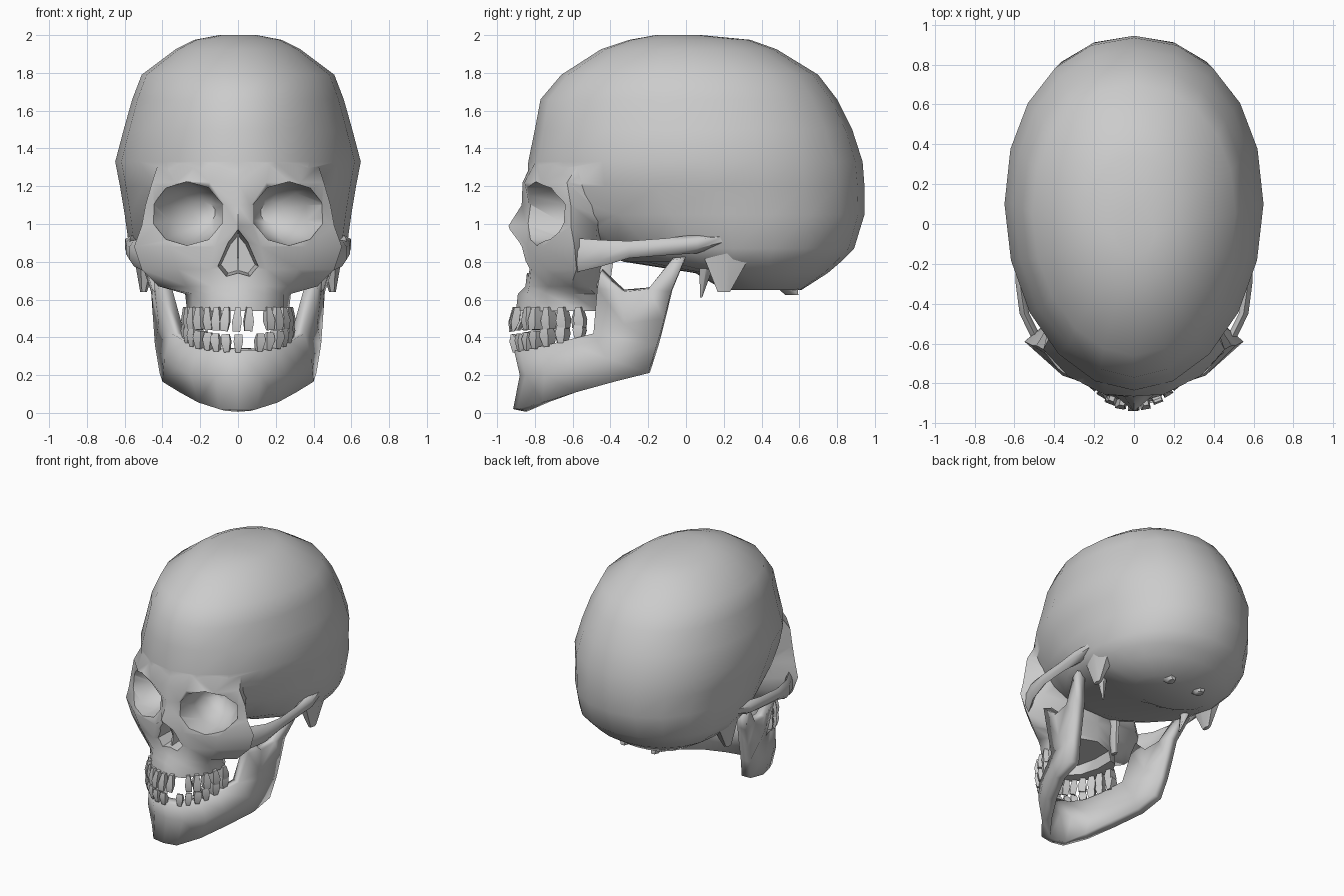
import bpy, bmesh, math, random
from mathutils import Vector, Matrix

if "Cube" in bpy.data.objects:
    bpy.data.objects.remove(bpy.data.objects["Cube"])

random.seed(4)


def make(name, verts, faces, recalc=True):
    bm = bmesh.new()
    vs = [bm.verts.new(v) for v in verts]
    for f in faces:
        bm.faces.new([vs[i] for i in f])
    if recalc:
        bmesh.ops.recalc_face_normals(bm, faces=bm.faces[:])
    me = bpy.data.meshes.new(name)
    bm.to_mesh(me)
    bm.free()
    ob = bpy.data.objects.new(name, me)
    bpy.context.collection.objects.link(ob)
    return ob


def loft(name, rings):
    n = len(rings[0])
    verts = [p for r in rings for p in r]
    faces = [list(range(n)), list(range((len(rings) - 1) * n, len(rings) * n))]
    for k in range(len(rings) - 1):
        for i in range(n):
            j = (i + 1) % n
            faces.append([k * n + i, k * n + j, (k + 1) * n + j, (k + 1) * n + i])
    return make(name, verts, faces)


def oval_y(y, cx, cz, rx, rz, n=8):
    # oval ring standing across the y axis
    return [(cx + rx * math.cos(math.tau * (i + .5) / n), y,
             cz + rz * math.sin(math.tau * (i + .5) / n)) for i in range(n)]


def mirror(ob):
    ob.modifiers.new("mirror", 'MIRROR').use_clip = True
    return ob


def activate(ob):
    bpy.ops.object.select_all(action='DESELECT')
    ob.select_set(True)
    bpy.context.view_layer.objects.active = ob


def smooth(ob, angle=45):
    activate(ob)
    bpy.ops.object.shade_smooth_by_angle(angle=math.radians(angle))


def boolean(ob, other, op):
    m = ob.modifiers.new("bool", 'BOOLEAN')
    m.operation, m.object, m.solver = op, other, 'EXACT'
    activate(ob)
    bpy.ops.object.modifier_apply(modifier=m.name)
    bpy.data.objects.remove(other)


# Braincase: stacked egg-shaped rings (z, front y, back y, half width, widest y)
def egg(z, yf, yb, w, ym, n=20):
    ring = []
    for i in range(n):
        a = math.tau * i / n
        s, c = math.sin(a), math.cos(a)
        e = .94 if c > 0 else 1.02
        s, c = [math.copysign(abs(v) ** e, v) for v in (s, c)]
        ring.append((w * s, ym + c * ((yb - ym) if c > 0 else (ym - yf)), z))
    return ring


skull = loft("cranium", [egg(*r) for r in (
    (2.0, -.16, .08, .10, -.05), (1.975, -.30, .34, .23, 0), (1.925, -.45, .48, .33, .02),
    (1.79, -.66, .70, .51, .05), (1.66, -.77, .80, .56, .08), (1.5, -.80, .88, .605, .1),
    (1.33, -.835, .935, .65, .1), (1.2, -.84, .945, .625, .14), (1.05, -.78, .945, .60, .22),
    (.87, -.5, .89, .575, .25), (.80, -.33, .82, .53, .25), (.74, .05, .75, .46, .3),
    (.65, .2, .61, .29, .4))])

# Face: half outlines per height, from the midline round to the back
levels = {
    1.36: ((0, -.80), (.15, -.78), (.30, -.68), (.41, -.54), (.34, -.41)),
    1.22: ((0, -.865), (.15, -.855), (.33, -.765), (.455, -.63), (.40, -.46)),
    1.10: ((0, -.87), (.07, -.83), (.35, -.70), (.49, -.61), (.39, -.45)),
    .99: ((0, -.94), (.08, -.84), (.35, -.71), (.51, -.61), (.39, -.47)),
    .88: ((0, -.90), (.12, -.84), (.36, -.76), (.55, -.59), (.42, -.48)),
    .76: ((0, -.84), (.15, -.82), (.32, -.74), (.51, -.58), (.36, -.50)),
    .67: ((0, -.85), (.14, -.83), (.27, -.73), (.42, -.61), (.30, -.52)),
    .63: ((0, -.89), (.14, -.84), (.24, -.74), (.28, -.60), (.22, -.48)),
    .54: ((0, -.90), (.14, -.86), (.24, -.73), (.27, -.55), (.22, -.47)),
}
rings = []
for z, half in levels.items():
    half = list(half) + [(0, -.4)]
    full = half + [(-x, y) for x, y in half[-2:0:-1]]
    rings.append([(x, y, z) for x, y in full])
boolean(skull, loft("face", rings), 'UNION')

# Eye sockets
for s in (1, -1):
    sock = loft("socket_cutter", [oval_y(y, s * cx, cz, rx, rz, 10) for y, cx, cz, rx, rz in (
        (-1.0, .28, 1.055, .20, .175), (-.65, .265, 1.055, .195, .165),
        (-.52, .22, 1.06, .15, .13), (-.44, .18, 1.06, .06, .06))])
    boolean(skull, sock, 'DIFFERENCE')

# Nose opening with septum, and the hollow palate
pear = [(0, .975), (.055, .91), (.12, .77), (.07, .71), (0, .73),
        (-.07, .71), (-.12, .77), (-.055, .91)]
boolean(skull, loft("nose_cutter", [[(x * k, y, .83 + (z - .83) * k) for x, z in pear]
                                    for y, k in ((-1.0, 1.03), (-.66, .75))]), 'DIFFERENCE')
arch = [(.18, -.35), (.18, -.6), (.14, -.74), (.06, -.81),
        (-.06, -.81), (-.14, -.74), (-.18, -.6), (-.18, -.35)]
boolean(skull, loft("palate_cutter", [[(x * k, y, z) for x, y in arch]
                                      for z, k in ((.5, 1), (.61, .8))]), 'DIFFERENCE')
skull.name = "cranium"
smooth(skull, 58)
loft("nasal_septum", [[(-.006, y0, z), (.006, y0, z), (.006, -.64, z), (-.006, -.64, z)]
                      for y0, z in ((-.82, .72), (-.80, .82), (-.86, .95))])

# Cheek arches
smooth(mirror(loft("cheek_arch", [oval_y(*r, 6) for r in (
    (-.58, .485, .835, .03, .09), (-.45, .55, .845, .028, .07), (-.3, .572, .865, .025, .045),
    (-.1, .572, .88, .025, .045), (.06, .555, .895, .05, .05), (.2, .52, .92, .06, .03))])), 60)


# Bony points under the skull base: (name, top, tip, top radii x and y)
def spike(name, top, tip, rx, ry, tip_k):
    smooth(mirror(loft(name, [[(p[0] + k * rx * math.cos(a), p[1] + k * ry * math.sin(a), p[2])
                               for a in [math.tau * i / 6 for i in range(6)]]
                              for p, k in ((top, 1), (tip, tip_k))])), 65)


spike("mastoid", (.48, .22, .88), (.50, .20, .64), .08, .17, .22)
spike("styloid", (.40, .12, .85), (.35, .08, .61), .05, .06, .1)
spike("occipital_condyle", (.14, .5, .72), (.13, .56, .625), .07, .1, .4)
spike("pterygoid", (.17, -.43, .85), (.19, -.44, .6), .03, .06, .5)

# Lower jaw: outer shell of one half, mirrored and thickened inward
top = [(0, -.91, .33), (.12, -.88, .33), (.22, -.78, .35), (.28, -.65, .38), (.35, -.49, .42)]
mid = [(0, -.88, .2), (.12, -.85, .2), (.25, -.75, .2), (.32, -.62, .24), (.39, -.42, .29)]
bot = [(0, -.915, .02), (.1, -.895, .02), (.21, -.76, .055), (.31, -.58, .11), (.40, -.38, .165)]
ramus = [(.415, -.2, .21), (.44, -.155, .36), (.45, -.115, .50),
         (.46, -.08, .64), (.455, -.2, .655), (.44, -.34, .64), (.42, -.47, .66),
         (.45, -.455, .74), (.52, -.005, .82), (.50, -.075, .81), (.42, -.33, .47)]
n = len(top)
faces = []
for k in (0, n):
    faces += [[k + i, k + n + i, k + n + i + 1, k + i + 1] for i in range(n - 1)]
R = 3 * n
faces += [[9, 14, R, R + 1], [4, 9, R + 1, R + 10], [R + 10, R + 1, R + 2],
          [R + 6, 4, R + 10, R + 5], [R + 5, R + 10, R + 4], [R + 4, R + 10, R + 2, R + 3],
          [R + 7, R + 6, R + 5], [R + 9, R + 4, R + 3, R + 8]]
jaw = mirror(make("lower_jaw", top + mid + bot + ramus, faces, recalc=False))
sol = jaw.modifiers.new("thickness", 'SOLIDIFY')
sol.thickness, sol.offset = .07, -1
smooth(jaw, 50)


# Teeth: tapered blocks set along a dental arch, with a few missing
def teeth(name, count, gaps, place):
    for i in range(count):
        if i in gaps:
            continue
        t = 2 * (i + .5) / count - 1
        a = t * math.radians(88)
        x = .262 * math.copysign(abs(math.sin(a)) ** .95, a)
        y = -.49 - .41 * math.cos(a) ** .85
        root, tip = place(abs(t))
        back = abs(t) > .5
        w, d = (.027, .036) if back else (.024, .022)
        rot = Matrix.Rotation(a * .9, 3, 'Z') @ Matrix.Rotation(random.uniform(-.12, .12), 3, 'Y')
        rows = []
        for z, k, dk in ((root, .55, .8), (root + (tip - root) * .6, 1.05, 1.0),
                         (tip, .85, .75 if back else .3)):
            out = -.025 * (abs(z - root) / .11) * (1 - abs(t))
            c = Vector((x, y, root))
            rows.append([tuple(c + rot @ Vector((sx * w * k, sy * d * dk + out, z - root)))
                         for sx, sy in ((-1, -1), (1, -1), (1, 1), (-1, 1))])
        smooth(loft(f"{name}_{i + 1}", rows), 35)


teeth("upper_tooth", 15, {9}, lambda t: (.56, .43 + .02 * t))
teeth("lower_tooth", 15, {8}, lambda t: (.32 + .07 * t * t, .415 + .07 * t * t))
